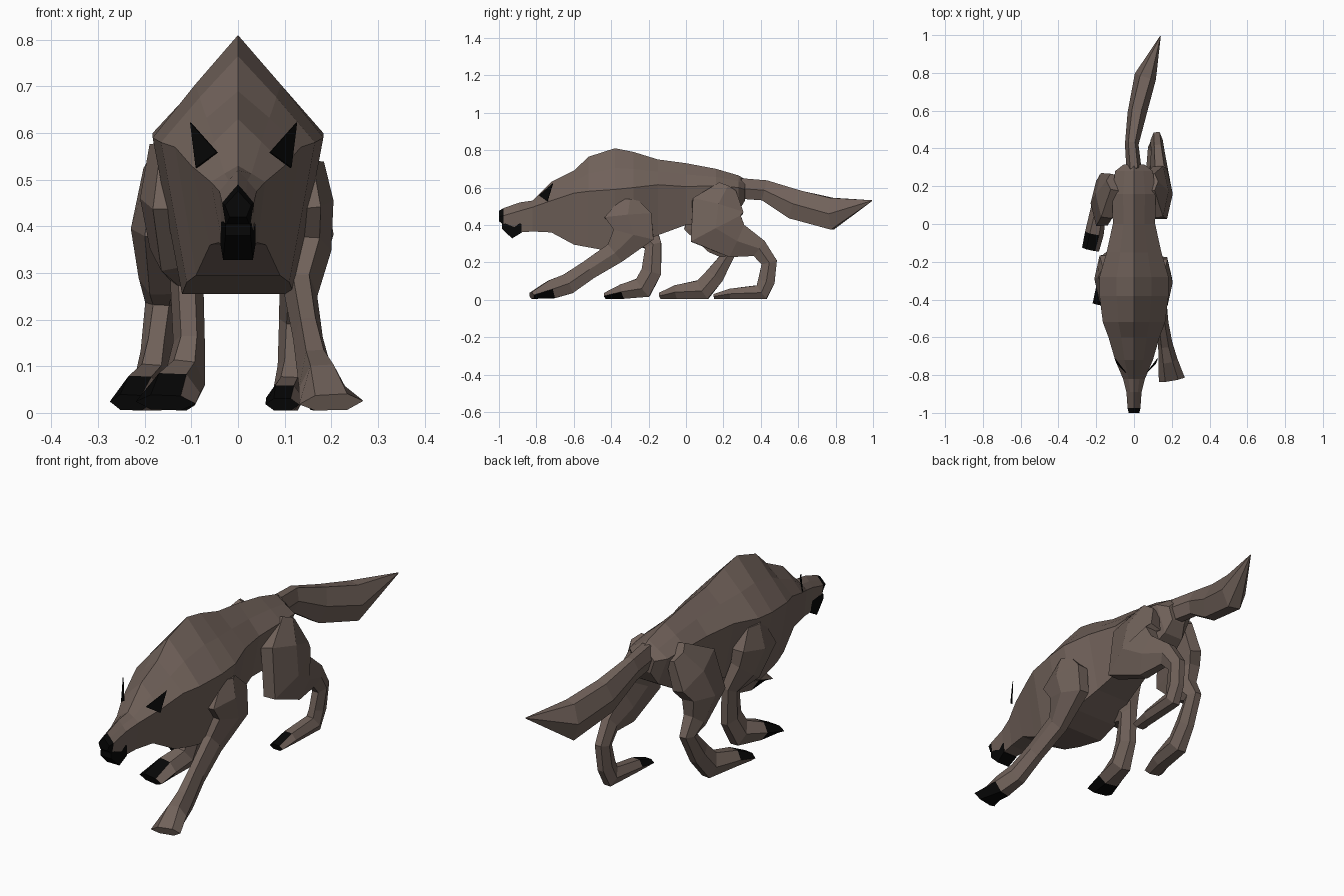
import bpy, bmesh, math
from mathutils import Vector


def make_material(name, rgb):
    m = bpy.data.materials.new(name)
    m.diffuse_color = (*rgb, 1)
    return m


FUR = make_material("brown fur", (0.165, 0.122, 0.103))
BLACK = make_material("black", (0.002, 0.002, 0.002))


def loft(name, rings, dark=None):
    """Skin closed rings of points; dark(segment, normal, centre) picks black faces."""
    bm = bmesh.new()
    vs = [[bm.verts.new(p) for p in r] for r in rings]
    n = len(rings[0])
    seg = {}
    for i in range(len(vs) - 1):
        for j in range(n):
            k = (j + 1) % n
            seg[bm.faces.new((vs[i][j], vs[i][k], vs[i + 1][k], vs[i + 1][j]))] = i
    seg[bm.faces.new(vs[0])] = 0
    seg[bm.faces.new(vs[-1])] = len(vs) - 2
    bmesh.ops.recalc_face_normals(bm, faces=bm.faces[:])
    bm.normal_update()
    for f, i in seg.items():
        if dark and dark(i, f.normal, f.calc_center_median()):
            f.material_index = 1
    me = bpy.data.meshes.new(name)
    bm.to_mesh(me)
    bm.free()
    me.materials.append(FUR)
    me.materials.append(BLACK)
    ob = bpy.data.objects.new(name, me)
    bpy.context.collection.objects.link(ob)
    return ob


def limb(name, stations, dark=None):
    """Six-sided tube along x, y, z with half width and half depth per station."""
    pts = [Vector(s[:3]) for s in stations]
    rings = []
    for i, (x, y, z, rx, rd) in enumerate(stations):
        a = (pts[i] - pts[i - 1]).normalized() if i else Vector()
        b = (pts[i + 1] - pts[i]).normalized() if i < len(pts) - 1 else Vector()
        t = (a + b).normalized()
        side = (Vector((1, 0, 0)) - t * t.x).normalized()
        d = t.cross(side)
        ring = []
        for k in range(6):
            ang = math.radians(60 * k)
            p = pts[i] + side * rx * math.cos(ang) + d * rd * math.sin(ang) / 0.866
            p.z = max(p.z, 0.005)
            ring.append(p)
        rings.append(ring)
    return loft(name, rings, dark)


# Body and head: y, ridge z, crease z, half width, belly z, belly half width
body = [(-1.0, .475, .445, .028, .42, .018), (-.975, .49, .45, .034, .40, .026),
        (-.89, .52, .475, .040, .36, .033), (-.82, .53, .495, .058, .365, .042),
        (-.72, .63, .53, .10, .36, .06), (-.60, .69, .57, .135, .295, .09),
        (-.52, .765, .58, .165, .28, .11), (-.38, .81, .59, .183, .255, .12),
        (-.28, .79, .60, .183, .29, .12), (-.15, .75, .615, .145, .345, .09),
        (0, .73, .605, .112, .40, .07), (.16, .70, .61, .115, .40, .07),
        (.28, .665, .60, .10, .47, .05), (.315, .645, .59, .055, .53, .035)]
rings = []
for y, top, cz, w, bz, bw in body:
    mid = cz + (top - cz) * .52
    rings.append([(0, y, top), (w * .5, y, mid), (w, y, cz), (bw, y, bz),
                  (-bw, y, bz), (-w, y, cz), (-w * .5, y, mid)])
loft("body", rings, lambda i, n, c: i == 0)

# Black lower lip
loft("lip", [[(s * w, y, z) for s, z in ((1, zt), (1, zb), (-1, zb), (-1, zt))]
             for y, w, zt, zb in ((-.985, .027, .405, .38), (-.93, .032, .41, .328),
                                  (-.88, .037, .41, .358))], lambda *a: True)

# Slanted eye plates, set slightly off centre
for s, dx, label in ((1, .012, "right_eye"), (-1, -.012, "left_eye")):
    tri = [Vector((s * (.112 + dx), -.71, .622)), Vector((s * (.055 + dx), -.785, .558)),
           Vector((s * (.10 + dx), -.74, .525))]
    off = Vector((s * .003, -.002, .001))
    loft(label, [tri, [p + off for p in tri]], lambda *a: True)

# Tail
limb("tail", [(0, .29, .595, .04, .055), (-.012, .42, .585, .036, .055),
              (.015, .58, .51, .05, .08), (.06, .78, .46, .058, .085),
              (.14, .995, .53, .002, .002)])

# Front legs: right reaches forward, left stands back
limb("right_front_leg",
     [(.135, -.30, .53, .05, .05), (.15, -.31, .45, .055, .125),
      (.15, -.28, .35, .05, .11), (.135, -.38, .25, .035, .06),
      (.15, -.52, .16, .032, .052), (.165, -.63, .085, .038, .055),
      (.18, -.72, .055, .05, .05), (.20, -.825, .022, .07, .018)],
     lambda i, n, c: i == 6 and n.z < -.3 and n.y > -.8)
limb("left_front_leg",
     [(-.14, -.28, .57, .05, .05), (-.155, -.29, .46, .055, .125),
      (-.14, -.24, .36, .05, .09), (-.11, -.175, .29, .036, .045),
      (-.105, -.185, .15, .034, .054), (-.115, -.23, .065, .045, .058),
      (-.14, -.335, .045, .06, .04), (-.155, -.43, .022, .065, .016)],
     lambda i, n, c: i == 6 and not (n.x > .3 and n.z > 0))

# Hind legs: right pushes back, left swings forward
limb("right_hind_leg",
     [(.09, .22, .60, .04, .05), (.125, .17, .50, .06, .14),
      (.145, .16, .38, .06, .15), (.135, .27, .315, .048, .095),
      (.125, .39, .275, .036, .05), (.12, .445, .20, .032, .042),
      (.115, .43, .10, .03, .045), (.11, .405, .04, .036, .045),
      (.10, .235, .032, .04, .027), (.095, .15, .018, .036, .013)],
     lambda i, n, c: i == 8 and n.x < .3 and n.z > -.5)
limb("left_hind_leg",
     [(-.10, .22, .61, .05, .05), (-.145, .15, .51, .06, .13),
      (-.17, .11, .39, .06, .12), (-.165, .17, .29, .048, .06),
      (-.165, .22, .235, .034, .042), (-.175, .155, .13, .034, .05),
      (-.185, .09, .05, .042, .06), (-.21, -.05, .042, .05, .037),
      (-.23, -.135, .022, .046, .017)],
     lambda i, n, c: i == 7 and n.x < .3 and n.z > -.5)
